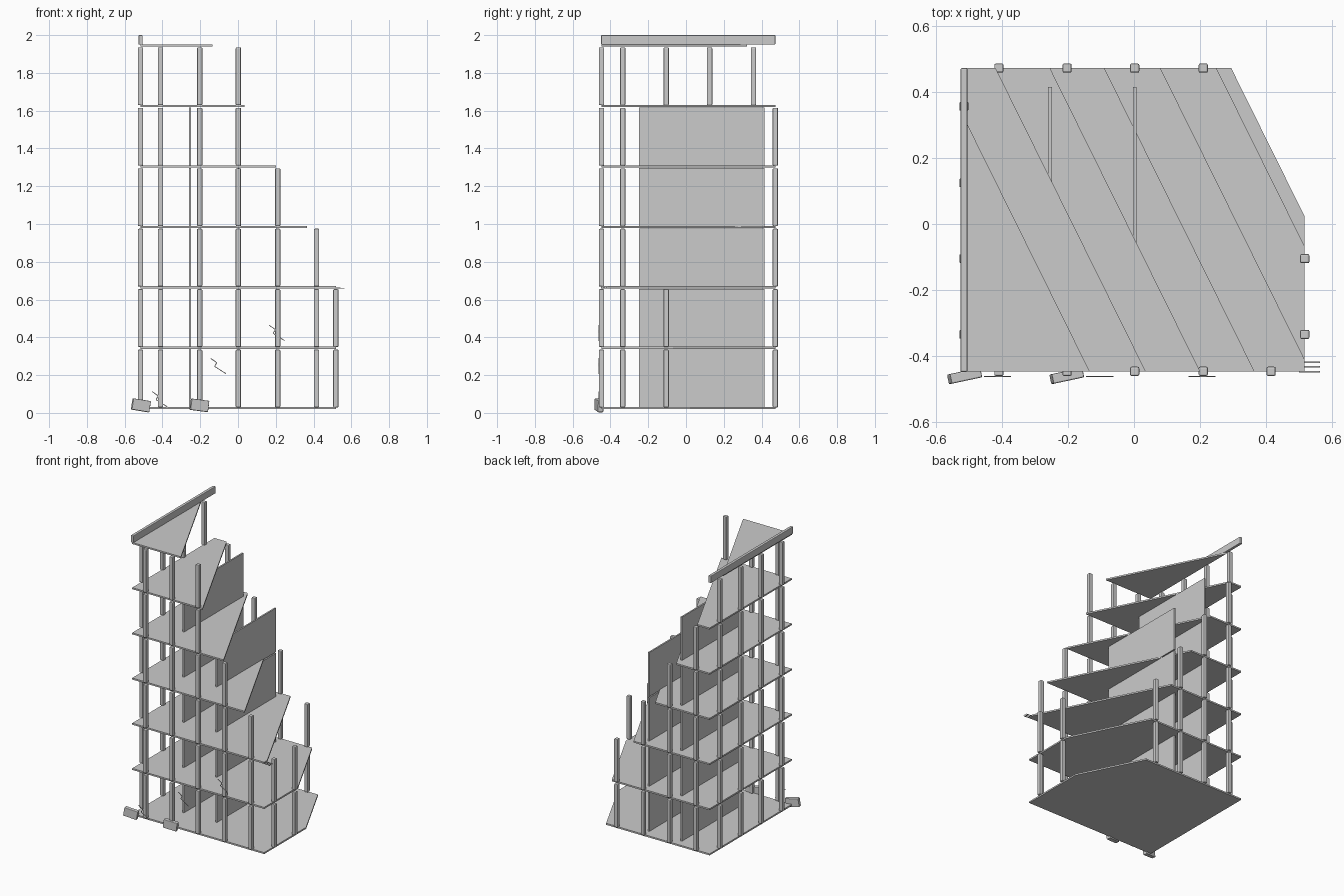
import bpy, bmesh, math
from mathutils import Vector, Matrix, Euler

if "Cube" in bpy.data.objects:
    bpy.data.objects.remove(bpy.data.objects["Cube"])

# One concrete grey for the whole model
grey = bpy.data.materials.new("concrete_grey")
grey.diffuse_color = (0.6, 0.6, 0.6, 1)
grey.use_nodes = True
grey.node_tree.nodes["Principled BSDF"].inputs["Base Color"].default_value = grey.diffuse_color

X0, X1, Y0, Y1 = -0.516, 0.518, -0.447, 0.473   # floor rectangle
SLOPE = 0.495                                    # slant of the broken edge
EDGE = [0.295, 0.25, 0.08, -0.09, -0.255, -0.42, -0.59]  # edge x at the back, per floor
PITCH, Z_BASE, SLAB = 0.32, 0.025, 0.011


def floor_z(i):
    return Z_BASE + PITCH * i


def edge_x(i, y):
    return EDGE[i] + (Y1 - y) * SLOPE


def finish(name, bm):
    bmesh.ops.recalc_face_normals(bm, faces=bm.faces[:])
    me = bpy.data.meshes.new(name)
    bm.to_mesh(me)
    bm.free()
    me.materials.append(grey)
    ob = bpy.data.objects.new(name, me)
    bpy.context.collection.objects.link(ob)
    return ob


def box(name, centre, size, bevel=0.0, rot=(0, 0, 0)):
    bm = bmesh.new()
    bmesh.ops.create_cube(bm, size=1)
    bmesh.ops.scale(bm, vec=size, verts=bm.verts)
    if bevel:
        bmesh.ops.bevel(bm, geom=bm.edges[:], offset=bevel, segments=2,
                        profile=0.5, affect='EDGES')
    bm.transform(Matrix.Translation(centre) @ Euler(rot).to_matrix().to_4x4())
    return finish(name, bm)


# Floors: a rectangle cut by the slanting broken edge
for i in range(7):
    bm = bmesh.new()
    bmesh.ops.create_cube(bm, size=1)
    bmesh.ops.scale(bm, vec=(X1 - X0, Y1 - Y0, SLAB), verts=bm.verts)
    bmesh.ops.translate(bm, vec=((X0 + X1) / 2, (Y0 + Y1) / 2, floor_z(i)), verts=bm.verts)
    cut = bmesh.ops.bisect_plane(bm, geom=bm.verts[:] + bm.edges[:] + bm.faces[:],
                                 plane_co=(EDGE[i], Y1, 0), plane_no=(1, SLOPE, 0),
                                 clear_outer=True)
    rim = [e for e in cut["geom_cut"] if isinstance(e, bmesh.types.BMEdge)]
    bmesh.ops.holes_fill(bm, edges=rim, sides=0)
    finish(f"floor_{i}", bm)

# Columns: stand on a floor wherever that floor still reaches them
side_y = (-0.335, -0.105, 0.125, 0.357)
spots = [("front", x, Y0) for x in (-0.41, -0.203, 0.002, 0.21, 0.416)]
spots += [("back", x, Y1) for x in (-0.41, -0.203, 0.002, 0.21, 0.416)]
spots += [("left", X0, y) for y in side_y] + [("right", X1, y) for y in side_y]
for i in range(6):
    low, high = floor_z(i) + 0.004, floor_z(i + 1) - 0.01
    for n, (side, x, y) in enumerate(spots):
        if x < edge_x(i, y):
            box(f"{side}_column_{i}_{n}", (x, y, (low + high) / 2),
                (0.028, 0.028, high - low), 0.005)

# Inner walls, one panel per storey
for name, x, storeys in (("left_wall", -0.255, 5), ("middle_wall", 0.002, 4)):
    for i in range(storeys):
        low, high = floor_z(i), floor_z(i + 1) - 0.008
        box(f"{name}_{i}", (x, 0.084, (low + high) / 2), (0.011, 0.664, high - low))

# Roof beam along the intact side
box("roof_beam", (X0, 0.012, 1.975), (0.021, 0.922, 0.05), 0.004)

# Fallen blocks at the front
for n, (x, tilt) in enumerate(((-0.514, 0.16), (-0.204, 0.13))):
    box(f"fallen_block_{n}", (x, -0.461, 0.04), (0.096, 0.03, 0.06), 0.004,
        (0, tilt, math.radians(12)))

# Zigzag cracks across the front
zigzag = [(-0.04, 0.042), (-0.008, 0.02), (-0.02, 0.0), (0.04, -0.038)]
for n, (cx, cz) in enumerate(((-0.414, 0.07), (-0.104, 0.246), (0.206, 0.421))):
    bm = bmesh.new()
    for a, b in zip(zigzag, zigzag[1:]):
        d = Vector((b[0] - a[0], 0, b[1] - a[1]))
        seg = bmesh.ops.create_cube(bm, size=1)["verts"]
        m = (Matrix.Translation((cx + (a[0] + b[0]) / 2, -0.463, cz + (a[1] + b[1]) / 2))
             @ Matrix.Rotation(-math.atan2(d.z, d.x), 4, 'Y')
             @ Matrix.Diagonal((d.length, 0.003, 0.004, 1)))
        bmesh.ops.transform(bm, matrix=m, verts=seg)
    finish(f"crack_{n}", bm)

# Bare reinforcing rods at the broken corner
for n in range(3):
    box(f"rod_{n}", (0.533, -0.419 - 0.0145 * n, 0.661), (0.064, 0.004, 0.004),
        rot=(0, 0.05, 0))
